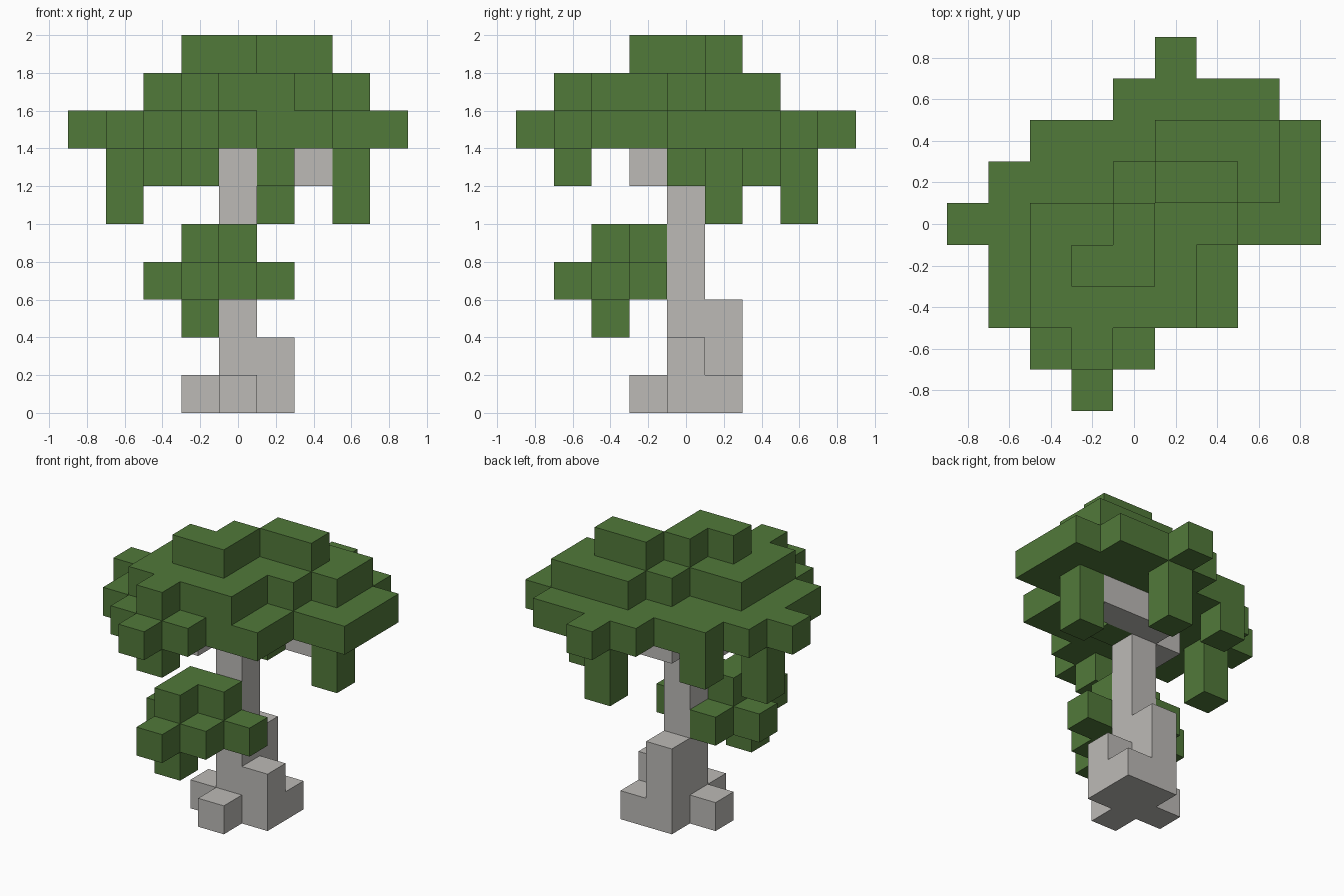
import bpy
import bmesh
from mathutils import Vector

CELL = 0.2

cube = bpy.data.objects.get("Cube")
if cube:
    bpy.data.objects.remove(cube, do_unlink=True)


def make_material(name, rgb):
    mat = bpy.data.materials.new(name)
    mat.use_nodes = True
    mat.diffuse_color = (*rgb, 1)
    mat.node_tree.nodes["Principled BSDF"].inputs["Base Color"].default_value = (*rgb, 1)
    return mat


leaf_green = make_material("leaf green", (0.083, 0.192, 0.042))
bark_grey = make_material("bark grey", (0.503, 0.491, 0.468))


def layer(level, back, *rows):
    """Cells of one layer; rows run from back to front, 'back' is the first row's y cell."""
    return {(x, back - r, level)
            for r, row in enumerate(rows)
            for x, mark in enumerate(row.ljust(9, "."), -4) if mark == "#"}


def column(x, y, low, high):
    return {(x, y, z) for z in range(low, high + 1)}


def build(name, cells, mat):
    """Turn block cells into one closed shell without inner faces."""
    bm = bmesh.new()
    for cell in sorted(cells):
        centre = Vector((cell[0], cell[1], cell[2] + 0.5))
        for axis in range(3):
            for sign in (-1, 1):
                step = [0, 0, 0]
                step[axis] = sign
                if tuple(c + s for c, s in zip(cell, step)) in cells:
                    continue
                n = Vector(step)
                u = Vector([int(a == (axis + 1) % 3) for a in range(3)])
                v = n.cross(u)
                corners = (-u - v, u - v, u + v, v - u)
                bm.faces.new([bm.verts.new((centre + (n + c) / 2) * CELL) for c in corners])
    bmesh.ops.remove_doubles(bm, verts=bm.verts[:], dist=0.001)
    bmesh.ops.dissolve_limit(bm, angle_limit=0.01, verts=bm.verts[:], edges=bm.edges[:])
    mesh = bpy.data.meshes.new(name)
    bm.to_mesh(mesh)
    bm.free()
    mesh.materials.append(mat)
    obj = bpy.data.objects.new(name, mesh)
    bpy.context.collection.objects.link(obj)
    return obj


# Trunk with stepped roots and short branches under the crown
trunk = column(0, 0, 0, 6) | column(0, 1, 0, 2) | column(1, 0, 0, 1)
trunk |= layer(0, 1,
               "....##...",
               "...###...",
               "....#....")
trunk |= layer(6, 1,
               "....###..",
               "...##....",
               "...#.....")
build("trunk", trunk, bark_grey)

# Crown: broad layer, middle layer and cap
crown = layer(7, 4,
              ".....#...",
              "....####.",
              "..#######",
              ".########",
              "#########",
              ".######..",
              ".######..",
              "..###....",
              "...#.....")
crown |= layer(8, 2,
               ".....###.",
               "....####.",
               "..#####..",
               "..####...",
               "..####...",
               "...#.....")
crown |= layer(9, 1,
               ".....##..",
               "....#....",
               "...##....")

# Leaves hanging below the crown
for x, y in ((-3, 0), (1, 3), (3, 1)):
    crown |= column(x, y, 5, 6)
for x, y in ((-2, 2), (-1, -3), (1, 0)):
    crown |= column(x, y, 6, 6)
build("crown", crown, leaf_green)

# Small leaf cluster on the front of the trunk
cluster = column(-1, -2, 2, 4)
cluster |= layer(3, 0,
                 "...#.....",
                 "..####...",
                 "...##....",
                 "...#.....")
cluster |= layer(4, -1,
                 "...##....",
                 "...#.....")
build("low_leaf_cluster", cluster, leaf_green)
